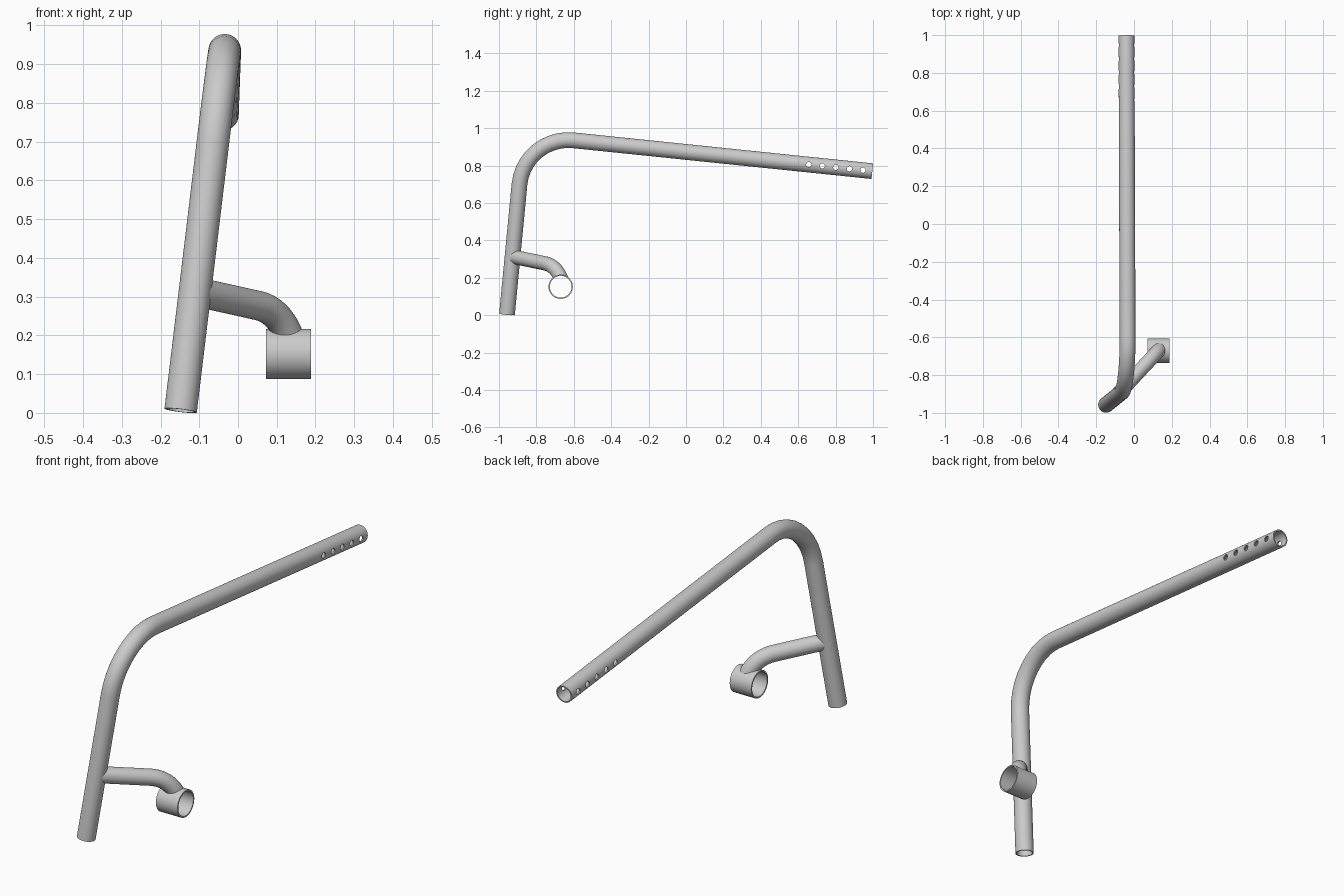
import bpy, bmesh, math
from mathutils import Vector

if "Cube" in bpy.data.objects:
    bpy.data.objects.remove(bpy.data.objects["Cube"])


def filleted_path(start, corner, end, t, steps):
    """Points and tangents of two straight legs joined by an arc."""
    a, c, b = Vector(start), Vector(corner), Vector(end)
    u, v = (c - a).normalized(), (b - c).normalized()
    turn = u.angle(v)
    r = t / math.tan(turn / 2)
    n = (v - u * u.dot(v)).normalized()
    centre = c - u * t + n * r
    path = [(a, u)]
    for i in range(steps + 1):
        q = turn * i / steps
        path.append((centre + r * (u * math.sin(q) - n * math.cos(q)),
                     u * math.cos(q) + n * math.sin(q)))
    path.append((b, v))
    return path


def tube(name, path, outer, inner, sides=40):
    """Hollow pipe swept along a path; inner=0 gives a capped solid."""
    bm = bmesh.new()
    side = path[0][1].orthogonal().normalized()
    prev = path[0][1]

    skins = [[], []]
    for p, d in path:
        side = prev.rotation_difference(d) @ side
        prev = d
        other = d.cross(side).normalized()
        for k, r in enumerate((outer, inner)):
            if r:
                skins[k].append([bm.verts.new(p + r * (side * math.cos(w) + other * math.sin(w)))
                                 for w in (2 * math.pi * i / sides for i in range(sides))])

    def bridge(r0, r1):
        for i in range(sides):
            j = (i + 1) % sides
            bm.faces.new((r0[i], r0[j], r1[j], r1[i]))

    for rings in skins:
        for r0, r1 in zip(rings, rings[1:]):
            bridge(r0, r1)
    for e in (0, -1):
        if inner:
            bridge(skins[0][e], skins[1][e])
        else:
            bm.faces.new(skins[0][e])
    bmesh.ops.recalc_face_normals(bm, faces=bm.faces)
    me = bpy.data.meshes.new(name)
    bm.to_mesh(me)
    bm.free()
    ob = bpy.data.objects.new(name, me)
    bpy.context.collection.objects.link(ob)
    return ob


def rod(name, a, b, outer, inner=0, sides=40):
    a, b = Vector(a), Vector(b)
    d = (b - a).normalized()
    return tube(name, [(a, d), (b, d)], outer, inner, sides)


def cut(ob, cutter):
    """Subtract the cutter, apply, and remove it."""
    m = ob.modifiers.new("cut", 'BOOLEAN')
    m.operation, m.solver, m.object = 'DIFFERENCE', 'EXACT', cutter
    cutter.hide_render = True
    bpy.context.view_layer.objects.active = ob
    bpy.ops.object.modifier_apply(modifier=m.name)
    bpy.data.objects.remove(cutter)


# Main bent pipe
foot, bend, tip = Vector((-0.148, -0.957, 0.006)), Vector((-0.033, -0.865, 0.962)), Vector((-0.04, 0.996, 0.77))
main_pipe = tube("main_pipe", filleted_path(foot, bend, tip, 0.265, 10), 0.042, 0.036)

# Row of adjustment holes through the free end
for i in range(5):
    y = 0.656 + 0.0725 * i
    z = tip.z + (tip.y - y) * 0.1032
    cut(main_pipe, rod("hole_cutter", (-0.2, y, z), (0.15, y, z), 0.014, sides=20))

# Clamp ring
ring_c = Vector((0.13, -0.67, 0.152))
half = Vector((0.058, 0, 0))
clamp_ring = rod("clamp_ring", ring_c - half, ring_c + half, 0.065, 0.058, 48)

# Side branch, trimmed against the main pipe and the ring
branch = tube("branch_pipe", filleted_path((-0.11, -0.928, 0.313), (0.115, -0.686, 0.263),
                                           (0.145, -0.655, 0.151), 0.09, 10), 0.038, 0.032)
cut(branch, rod("main_cutter", foot, foot.lerp(bend, 0.7), 0.040))
cut(branch, rod("ring_cutter", ring_c - 2 * half, ring_c + 2 * half, 0.0625, sides=48))

# Clear scraps left beyond the trims
bm = bmesh.new()
bm.from_mesh(branch.data)
todo, islands = set(bm.verts), []
while todo:
    stack, island = [todo.pop()], []
    while stack:
        v = stack.pop()
        island.append(v)
        for e in v.link_edges:
            o = e.other_vert(v)
            if o in todo:
                todo.remove(o)
                stack.append(o)
    islands.append(island)
keep = max(islands, key=len)
bmesh.ops.delete(bm, geom=[v for s in islands if s is not keep for v in s], context='VERTS')
bm.to_mesh(branch.data)
bm.free()

# Smooth shading with crisp rims
for ob in (main_pipe, clamp_ring, branch):
    bpy.ops.object.select_all(action='DESELECT')
    ob.select_set(True)
    bpy.context.view_layer.objects.active = ob
    bpy.ops.object.shade_smooth_by_angle(angle=math.radians(35))
